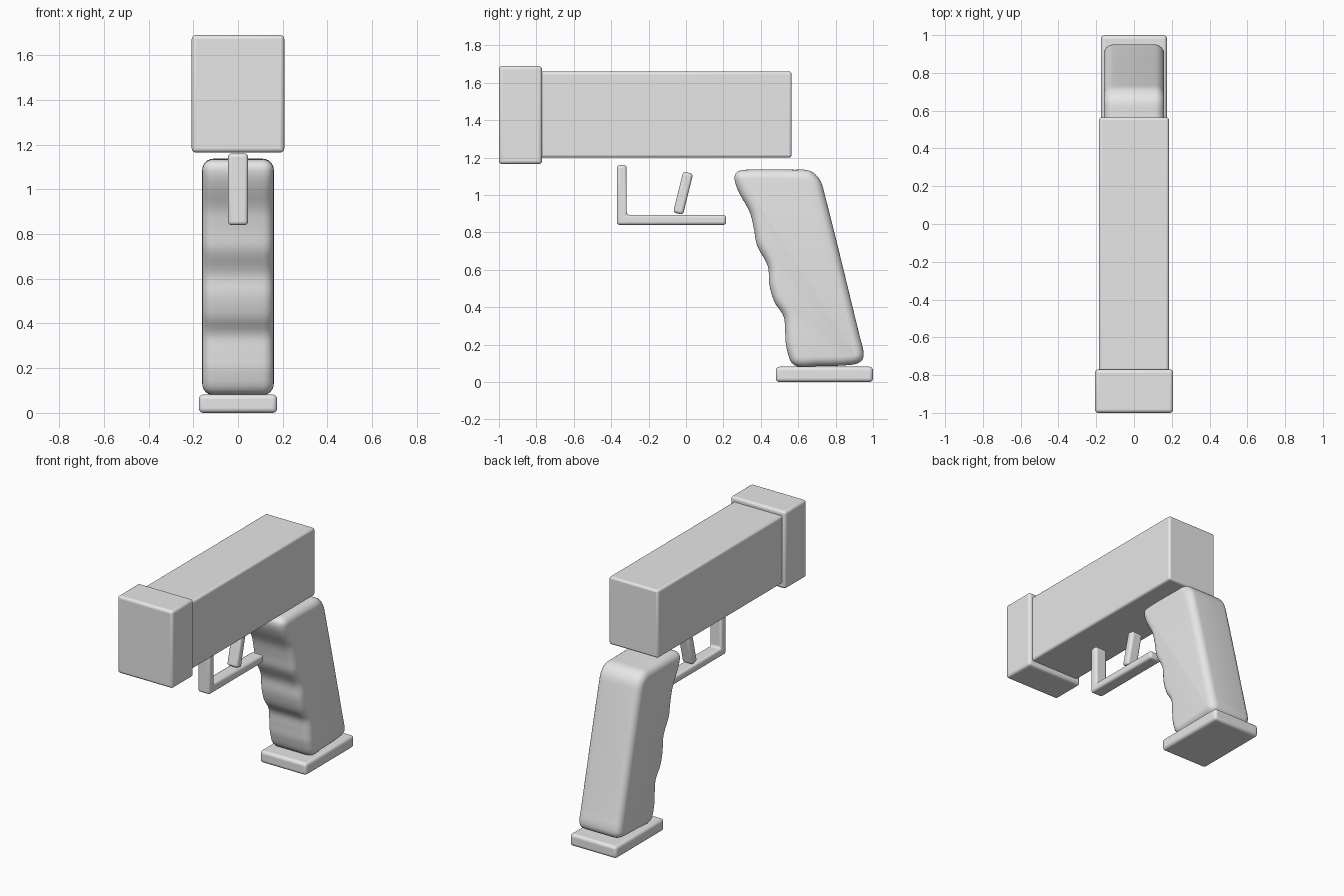
import bpy, bmesh, math
from mathutils import Vector
from mathutils.geometry import interpolate_bezier

if "Cube" in bpy.data.objects:
    bpy.data.objects.remove(bpy.data.objects["Cube"])

grey = bpy.data.materials.new("light_grey")
grey.use_nodes = True
colour = (0.8, 0.8, 0.8, 1)
grey.diffuse_color = colour
grey.node_tree.nodes["Principled BSDF"].inputs["Base Color"].default_value = colour


def add_object(name, bm, bevel=0):
    bmesh.ops.recalc_face_normals(bm, faces=bm.faces)
    mesh = bpy.data.meshes.new(name)
    bm.to_mesh(mesh)
    bm.free()
    mesh.materials.append(grey)
    obj = bpy.data.objects.new(name, mesh)
    bpy.context.collection.objects.link(obj)
    if bevel:
        mod = obj.modifiers.new("Rounded edges", "BEVEL")
        mod.width, mod.segments = bevel, 4
    bpy.ops.object.select_all(action="DESELECT")
    obj.select_set(True)
    bpy.context.view_layer.objects.active = obj
    bpy.ops.object.shade_smooth_by_angle(angle=math.radians(35))
    return obj


def prism(name, half_width, outline, bevel):
    """Extrude a side outline of (y, z) points across x."""
    bm = bmesh.new()
    face = bm.faces.new([bm.verts.new((-half_width, y, z)) for y, z in outline])
    moved = bmesh.ops.extrude_face_region(bm, geom=[face])["geom"]
    verts = [v for v in moved if isinstance(v, bmesh.types.BMVert)]
    bmesh.ops.translate(bm, verts=verts, vec=(2 * half_width, 0, 0))
    return add_object(name, bm, bevel)


def box(name, half_width, y0, y1, z0, z1, bevel):
    return prism(name, half_width, [(y0, z0), (y1, z0), (y1, z1), (y0, z1)], bevel)


def smooth_loop(points, steps):
    """Closed smooth curve through the points."""
    pts = [Vector(p) for p in points]
    n, loop = len(pts), []
    for i in range(n):
        a, b, c, d = (pts[(i + k) % n] for k in (-1, 0, 1, 2))
        reach = (c - b).length / 3
        h1 = b + (c - a).normalized() * reach
        h2 = c - (d - b).normalized() * reach
        loop += interpolate_bezier(b, h1, h2, c, steps + 1)[:-1]
    return loop


def rounded_slab(name, half_width, loop, radius, steps=6):
    """Stack inset copies of the outline so both side rims are rounded."""
    n = len(loop)
    normals = []
    for i in range(n):
        t = loop[(i + 1) % n] - loop[i - 1]
        normals.append(Vector((-t.y, t.x)).normalized())
    bm = bmesh.new()
    angles = [math.pi / 2 * k / steps for k in range(steps + 1)]
    levels = [(-half_width + radius * (1 - math.sin(a)), radius * (1 - math.cos(a)))
              for a in reversed(angles)]
    levels += [(-x, inset) for x, inset in reversed(levels)]
    rings = []
    for x, inset in levels:
        pts = [p + m * inset for p, m in zip(loop, normals)]
        rings.append([bm.verts.new((x, p.x, p.y)) for p in pts])
    for low, high in zip(rings, rings[1:]):
        for i in range(n):
            j = (i + 1) % n
            bm.faces.new((low[i], low[j], high[j], high[i]))
    bm.faces.new(rings[0])
    bm.faces.new(rings[-1])
    return add_object(name, bm)


# Barrel housing and muzzle block
box("barrel_housing", 0.185, -0.78, 0.565, 1.2, 1.66, 0.015)
box("muzzle_block", 0.207, -1, -0.77, 1.165, 1.69, 0.018)

# Trigger guard and slanted trigger
prism("trigger_guard", 0.045, [(-0.37, 0.84), (0.215, 0.84), (0.215, 0.893),
      (-0.317, 0.893), (-0.317, 1.16), (-0.37, 1.16)], 0.016)
prism("trigger", 0.04, [(-0.069, 0.907), (-0.016, 0.894),
      (0.038, 1.113), (-0.015, 1.126)], 0.016)

# Grip with finger grooves, outline anticlockwise from the bottom front
grip = [(0.58, 0.09), (0.7, 0.085), (0.88, 0.092), (0.935, 0.11), (0.95, 0.15),
        (0.93, 0.24), (0.735, 1.03), (0.71, 1.09), (0.66, 1.13), (0.58, 1.135),
        (0.32, 1.135), (0.27, 1.12), (0.26, 1.08), (0.285, 1.01), (0.34, 0.91),
        (0.363, 0.82), (0.38, 0.73), (0.437, 0.62), (0.446, 0.52), (0.472, 0.43),
        (0.522, 0.35), (0.53, 0.27), (0.538, 0.18)]
rounded_slab("grip", 0.16, smooth_loop(grip, 5), 0.05)

# Base plate under the grip
box("base_plate", 0.175, 0.48, 1, 0, 0.082, 0.02)
